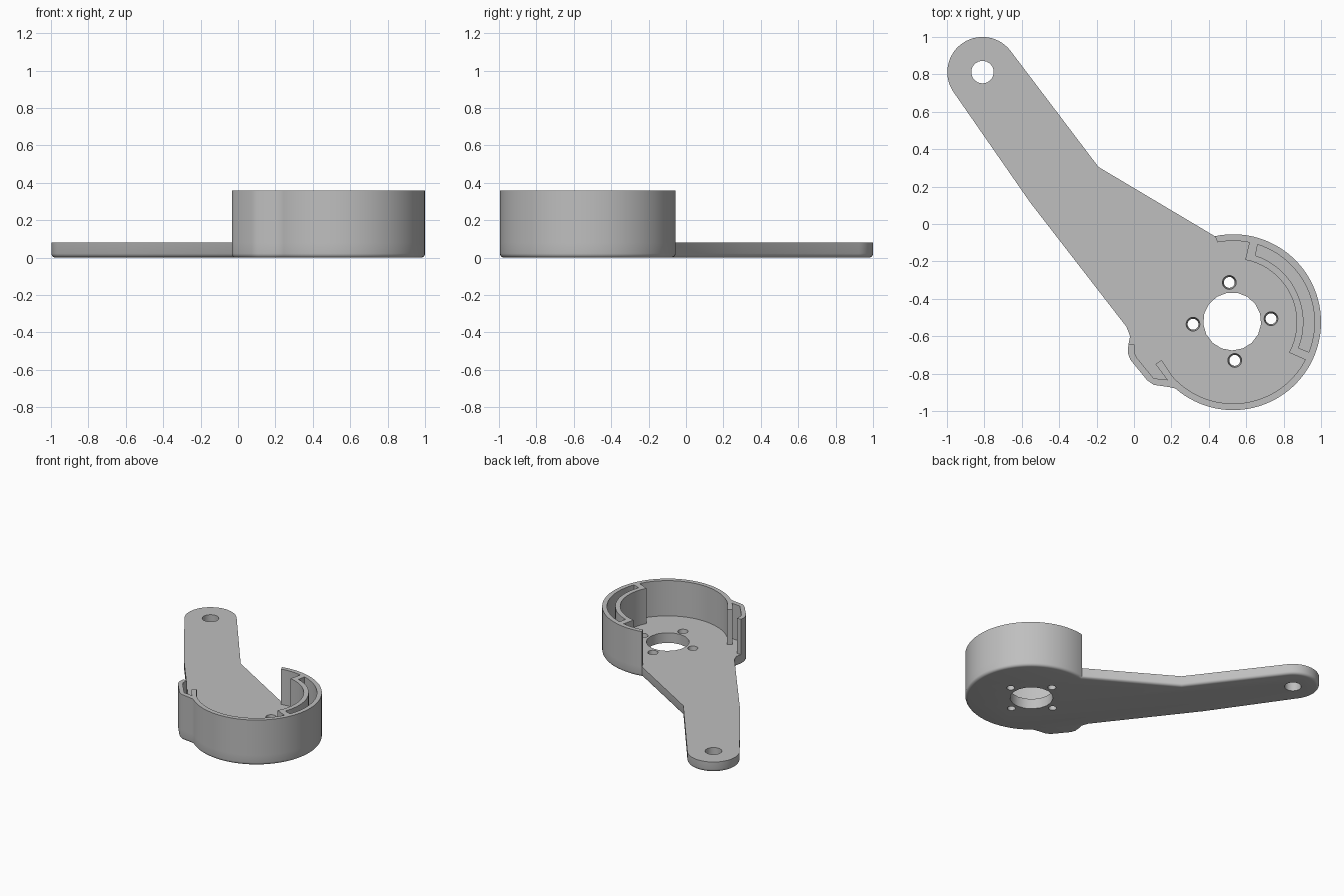
import bpy, bmesh, math
from mathutils import Vector

if "Cube" in bpy.data.objects:
    bpy.data.objects.remove(bpy.data.objects["Cube"])

CUP = (0.53, -0.525)      # centre of the cup
TIP = (-0.81, 0.812)      # centre of the arm end
R_OUT, R_IN = 0.47, 0.435
FLOOR, TOP, FILLET = 0.08, 0.36, 0.022

grey = bpy.data.materials.new("plain grey")
grey.diffuse_color = (0.52, 0.52, 0.52, 1)
grey.use_nodes = True
grey.node_tree.nodes["Principled BSDF"].inputs["Base Color"].default_value = grey.diffuse_color


def arc(c, r, a0, a1, n):
    """Points on an arc, angles in degrees."""
    angles = [math.radians(a0 + (a1 - a0) * i / n) for i in range(n + 1)]
    return [(c[0] + r * math.cos(a), c[1] + r * math.sin(a)) for a in angles]


def inset(pts, d):
    """Move a counter-clockwise outline inward by d with mitred corners."""
    out = []
    for i, p in enumerate(pts):
        p = Vector(p)
        e0 = (p - Vector(pts[i - 1])).normalized()
        e1 = (Vector(pts[(i + 1) % len(pts)]) - p).normalized()
        n0, n1 = Vector((-e0.y, e0.x)), Vector((-e1.y, e1.x))
        out.append(p + (n0 + n1) * d / (1 + n0.dot(n1)))
    return out


def loft(name, rings):
    """Solid from stacked rings of (outline, height)."""
    bm = bmesh.new()
    loops = [[bm.verts.new((p[0], p[1], z)) for p in pts] for pts, z in rings]
    n = len(loops[0])
    for a, b in zip(loops, loops[1:]):
        for i in range(n):
            j = (i + 1) % n
            bm.faces.new((a[i], a[j], b[j], b[i]))
    bm.faces.new(loops[0][::-1])
    bm.faces.new(loops[-1])
    bmesh.ops.recalc_face_normals(bm, faces=bm.faces)
    me = bpy.data.meshes.new(name)
    bm.to_mesh(me)
    bm.free()
    me.materials.append(grey)
    ob = bpy.data.objects.new(name, me)
    bpy.context.collection.objects.link(ob)
    return ob


def activate(ob):
    bpy.ops.object.select_all(action='DESELECT')
    ob.select_set(True)
    bpy.context.view_layer.objects.active = ob


def cut_hole(ob, c, r_low, r_high, n, start=0):
    """Cut a straight or tapered hole through the floor."""
    rings = [(arc(c, r, start, start + 360, n)[:-1], z)
             for r, z in ((r_low, -0.05), (r_low, 0.04), (r_high, 0.076), (r_high, 0.15))]
    cutter = loft("hole_cutter", rings)
    cutter.hide_render = True
    mod = ob.modifiers.new("hole", 'BOOLEAN')
    mod.operation, mod.solver, mod.object = 'DIFFERENCE', 'EXACT', cutter
    activate(ob)
    bpy.ops.object.modifier_apply(modifier=mod.name)
    bpy.data.objects.remove(cutter)


# Base plate: cup floor, arm and side bump in one outline with a rounded lower rim
cup_arc = arc(CUP, R_OUT, 229, 462, 64)
bump = [(-0.03, -0.645), (-0.033, -0.69), (-0.02, -0.725),
        (0.07, -0.835), (0.105, -0.86), (0.19, -0.872)]
outline = (cup_arc + [(-0.19, 0.305)] + arc(TIP, 0.188, 37, 214.5, 28)
           + [(-0.555, 0.115), (-0.04, -0.55), (-0.021, -0.60)] + bump)
rings = []
for k in range(5):
    t = math.radians(90 * k / 4)
    rings.append((inset(outline, FILLET * (1 - math.sin(t))), FILLET * (1 - math.cos(t))))
plate = loft("base_plate", rings + [(outline, FLOOR)])

# Holes: arm end, centre bore and four screw holes
cut_hole(plate, TIP, 0.06, 0.06, 32)
cut_hole(plate, (0.525, -0.521), 0.155, 0.155, 17, 270)
for k in range(4):
    a = math.radians(4 + 90 * k)
    c = (0.524 - 0.209 * math.cos(a), -0.521 - 0.209 * math.sin(a))
    cut_hole(plate, c, 0.029, 0.037, 24)

# Cup wall with the hollow side bump and its inner tab
wall_outline = (cup_arc + arc(CUP, R_IN, 461, 222, 60)
                + [(0.147, -0.727), (0.115, -0.75), (0.178, -0.833), (0.105, -0.825),
                   (0.015, -0.715), (0.002, -0.69), (0.002, -0.645)] + bump)
wall = loft("cup_wall", [(wall_outline, FLOOR), (wall_outline, TOP)])

# Curved inner guide, closed at both ends against the wall
guide_outline = (arc(CUP, R_IN, -21.5, -27.5, 2) + arc(CUP, 0.34, -28.5, 79, 20)
                 + arc(CUP, R_IN, 78.5, 72.5, 2) + arc(CUP, 0.376, 71.5, -21.5, 18))
guide = loft("inner_guide", [(guide_outline, FLOOR), (guide_outline, TOP)])

for ob in (plate, wall, guide):
    activate(ob)
    bpy.ops.object.shade_smooth_by_angle(angle=math.radians(30))
